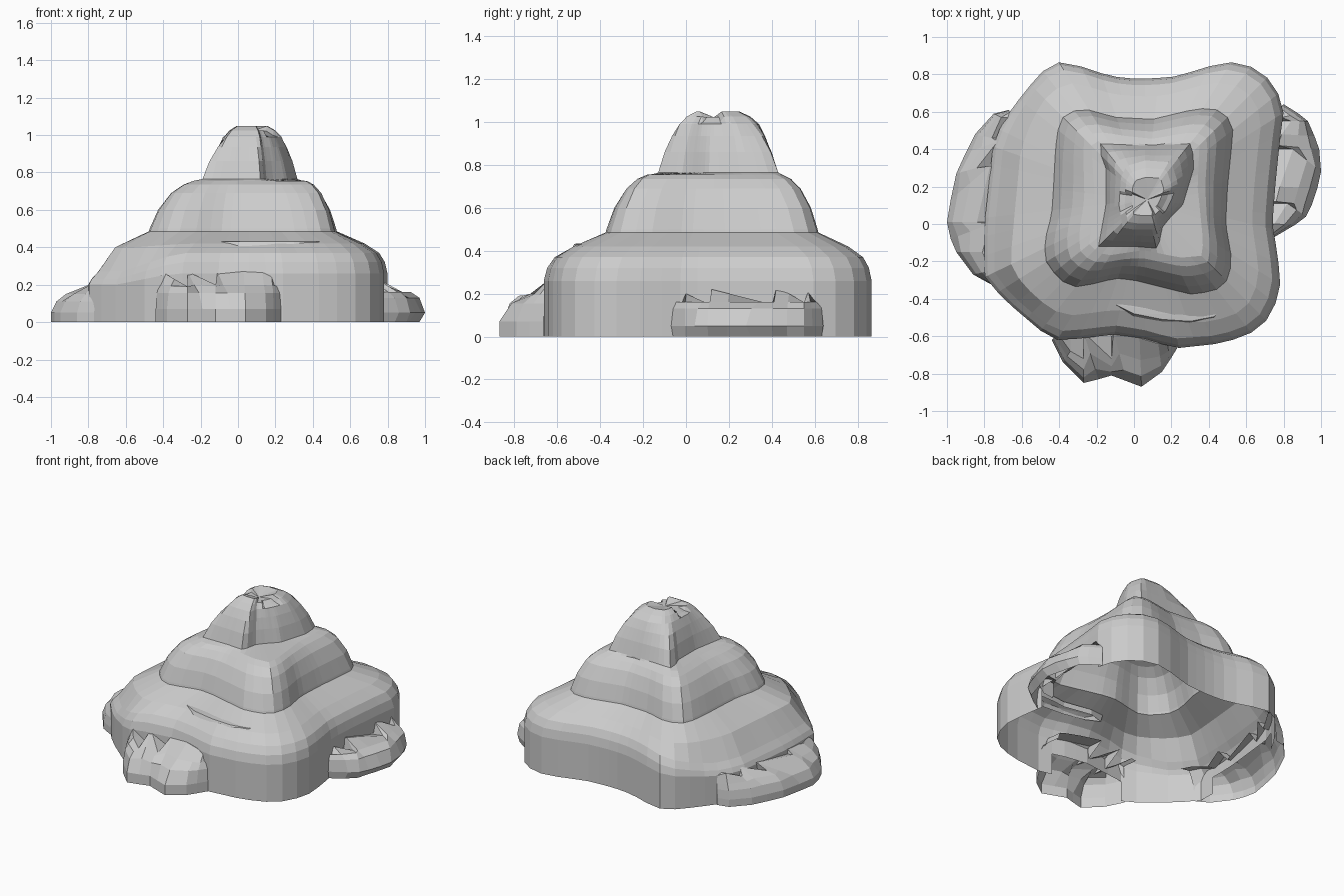
import bpy, bmesh, math
from mathutils import Vector

if "Cube" in bpy.data.objects:
    bpy.data.objects.remove(bpy.data.objects["Cube"])

N = 56
CEN = Vector((0.06, 0.13))


def make(name, rings, closed=True, cap=None, skip=None):
    """Skin a list of equal-length 3D rings; optional centre point closes the last one."""
    bm = bmesh.new()
    vs = [[bm.verts.new(p) for p in r] for r in rings]
    n = len(vs[0])
    for a, b in zip(vs, vs[1:]):
        for i in range(n if closed else n - 1):
            j = (i + 1) % n
            bm.faces.new((a[i], a[j], b[j], b[i]))
    if cap:
        c = bm.verts.new(cap)
        for i in range(n):
            bm.faces.new((vs[-1][i], vs[-1][(i + 1) % n], c))
    bmesh.ops.recalc_face_normals(bm, faces=bm.faces)
    if sum(f.normal.z * f.calc_area() for f in bm.faces) < 0:
        bmesh.ops.reverse_faces(bm, faces=bm.faces)
    if skip:
        gone = [f for f in bm.faces if skip(f.calc_center_median())]
        bmesh.ops.delete(bm, geom=gone, context='FACES')
    me = bpy.data.meshes.new(name)
    bm.to_mesh(me)
    bm.free()
    ob = bpy.data.objects.new(name, me)
    bpy.context.collection.objects.link(ob)
    return ob


def radial(poly):
    """Sample a plan outline where evenly spaced rays from the centre hit it."""
    out = []
    pts = [Vector(p) - CEN for p in poly]
    for k in range(N):
        a = math.tau * k / N
        d = Vector((math.cos(a), math.sin(a)))
        best = 0
        for p, q in zip(pts, pts[1:] + pts[:1]):
            e = q - p
            den = d.x * e.y - d.y * e.x
            if abs(den) < 1e-9:
                continue
            t = (p.x * e.y - p.y * e.x) / den
            s = (p.x * d.y - p.y * d.x) / den
            if t > 0 and -1e-6 <= s <= 1.000001:
                best = max(best, t)
        out.append(CEN + d * best)
    return out


def tier(lo, hi, levels):
    """levels: (blend lo->hi, height, extra drop on the left flank)"""
    rings = []
    for t, z, drop in levels:
        ring = []
        for a, b in zip(lo, hi):
            p = a.lerp(b, t)
            w = min(1, max(0, (-0.35 - a.x) / 0.3))
            ring.append((p.x, p.y, z - drop * w))
        rings.append(ring)
    return rings


# Plan outlines from the ground to the summit
base = radial([(-.40, .865), (-.27, .84), (-.13, .79), (.02, .775), (.2, .785), (.35, .825), (.48, .87),
               (.6, .855), (.7, .8), (.77, .7), (.8, .6), (.78, .45), (.755, .2), (.74, 0), (.76, -.12),
               (.785, -.3), (.77, -.4), (.7, -.53), (.6, -.6), (.45, -.64), (.22, -.665), (.08, -.62),
               (-.1, -.59), (-.4, -.625), (-.5, -.57), (-.7, -.4), (-.8, -.28), (-.8, 0), (-.75, .45),
               (-.66, .61), (-.5, .81)])
middle = radial([(-.4, .55), (-.35, .6), (-.26, .615), (-.1, .57), (.1, .56), (.33, .615), (.43, .62), (.5, .57),
                 (.53, .5), (.5, .2), (.49, 0), (.525, -.2), (.5, -.3), (.43, -.36), (.3, -.375), (0, -.3),
                 (-.1, -.29), (-.3, -.34), (-.4, -.3), (-.47, -.2), (-.48, -.1), (-.44, .05), (-.43, .2),
                 (-.42, .4)])
shoulder = radial([(-.23, .44), (-.12, .45), (.1, .42), (.3, .45), (.35, .42), (.34, .2), (.37, -.1), (.36, -.17),
                   (.25, -.18), (.05, -.14), (-.15, -.17), (-.24, -.12), (-.21, .15)])
foot = radial([(-.2, .43), (.05, .42), (.31, .43), (.32, .3), (.26, .1), (.19, .03), (.15, -.02),
               (.13, -.13), (0, -.12), (-.19, -.12), (-.15, .1), (-.15, .3)])
crown = radial([(-.07, .25), (-.04, .31), (.06, .34), (.2, .33), (.235, .22), (.2, .13), (.17, .07),
                (.125, .03), (.12, -.03), (0, -.03), (-.06, -.02), (-.08, .1)])


def behind_foothill(c):
    """Hidden wall parts that open into the foothills"""
    return c.z < .13 and (c.x < -.7 and -.22 < c.y < .5 or c.x > .7 and 0 < c.y < .57
                          or c.y < -.55 and -.38 < c.x < .17)


# Mountain: three hollow terraces in one open shell
shell = tier(base, middle, [(0, 0, 0), (0, .15, .03), (0, .26, .06), (.05, .32, .09), (.16, .37, .1),
                            (.44, .42, .02), (1, .485, 0)])
shell += tier(middle, shoulder, [(0.02, .50, 0), (.2, .6, 0), (.48, .69, 0), (.75, .735, 0), (1, .755, 0)])
shell += tier(foot, crown, [(0, .765, 0), (.3, .86, 0), (.65, .935, 0), (1, .99, 0)])
for k, z in ((.2, 1.025), (.45, 1.048)):
    ring = []
    for p in crown:
        q = p.lerp(Vector((.07, .14)), k)
        ring.append((q.x, q.y, z - (.025 if abs(q.y - .12) < .045 else 0)))
    shell.append(ring)
make("mountain_shell", shell, cap=(.07, .13, 1.022), skip=behind_foothill)


def foothill(name, outer, inner, levels, fill):
    """Skins from a ground outline up to a jagged inner edge, then back to the wall."""
    rings = []
    for t, z in levels:
        rings.append([(o[0] + (i[0] - o[0]) * t, o[1] + (i[1] - o[1]) * t,
                       z + (i[2] - z) * max(0, (t - .5) / .5)) for o, i in zip(outer, inner)])
    rings.append([(x + fill[0], y + fill[1], z - .01) for x, y, z in inner])
    make(name, rings, closed=False)


# Three foothills with saw-toothed upper edges
foothill("left_foothill",
         [(-.67, .61), (-.75, .59), (-.85, .48), (-.9, .38), (-.95, .27), (-.98, .13), (-1, .01), (-.98, -.08),
          (-.95, -.15), (-.86, -.27), (-.77, -.32)],
         [(-.66, .6, .2), (-.71, .57, .22), (-.76, .46, .17), (-.73, .44, .22), (-.84, .3, .17), (-.77, .31, .21),
          (-.84, .01, .17), (-.77, 0, .21), (-.81, -.15, .18), (-.77, -.25, .21), (-.72, -.31, .2)],
         [(0, 0), (0, .05), (.18, .11), (.5, .15), (1, .21)], (.07, 0))
foothill("right_foothill",
         [(.75, -.07), (.86, -.005), (.92, .04), (.95, .1), (.98, .19), (1, .28), (.99, .4), (.965, .47),
          (.93, .55), (.88, .59), (.8, .64)],
         [(.72, -.04, .12), (.75, 0, .2), (.82, .11, .15), (.76, .12, .22), (.78, .2, .2), (.85, .4, .15),
          (.77, .42, .22), (.79, .48, .2), (.84, .55, .16), (.79, .57, .21), (.76, .6, .12)],
         [(.2, 0), (0, .05), (.2, .13), (.5, .16), (1, .2)], (-.08, 0))
foothill("front_foothill",
         [(-.44, -.62), (-.41, -.68), (-.38, -.74), (-.27, -.85), (-.19, -.83), (-.12, -.81), (-.04, -.84),
          (.04, -.87), (.15, -.79), (.19, -.73), (.23, -.665)],
         [(-.41, -.59, .24), (-.39, -.61, .26), (-.34, -.68, .23), (-.27, -.72, .19), (-.27, -.58, .27),
          (-.12, -.72, .2), (-.11, -.57, .27), (.03, -.61, .27), (.13, -.64, .265), (.18, -.64, .25), (.2, -.63, .2)],
         [(0, 0), (0, .07), (.22, .155), (.55, .19), (1, .25)], (0, .12))

# Small flat ledge on the front slope
ledge = [(-.1, -.43), (0, -.48), (.15, -.51), (.3, -.52), (.43, -.495), (.49, -.42), (.3, -.445), (.2, -.455), (0, -.42)]
make("front_ledge", [[(x, y - .02 * (i < 6), .395) for i, (x, y) in enumerate(ledge)],
                     [(x, y, .432) for x, y in ledge]], cap=(.25, -.483, .435))
